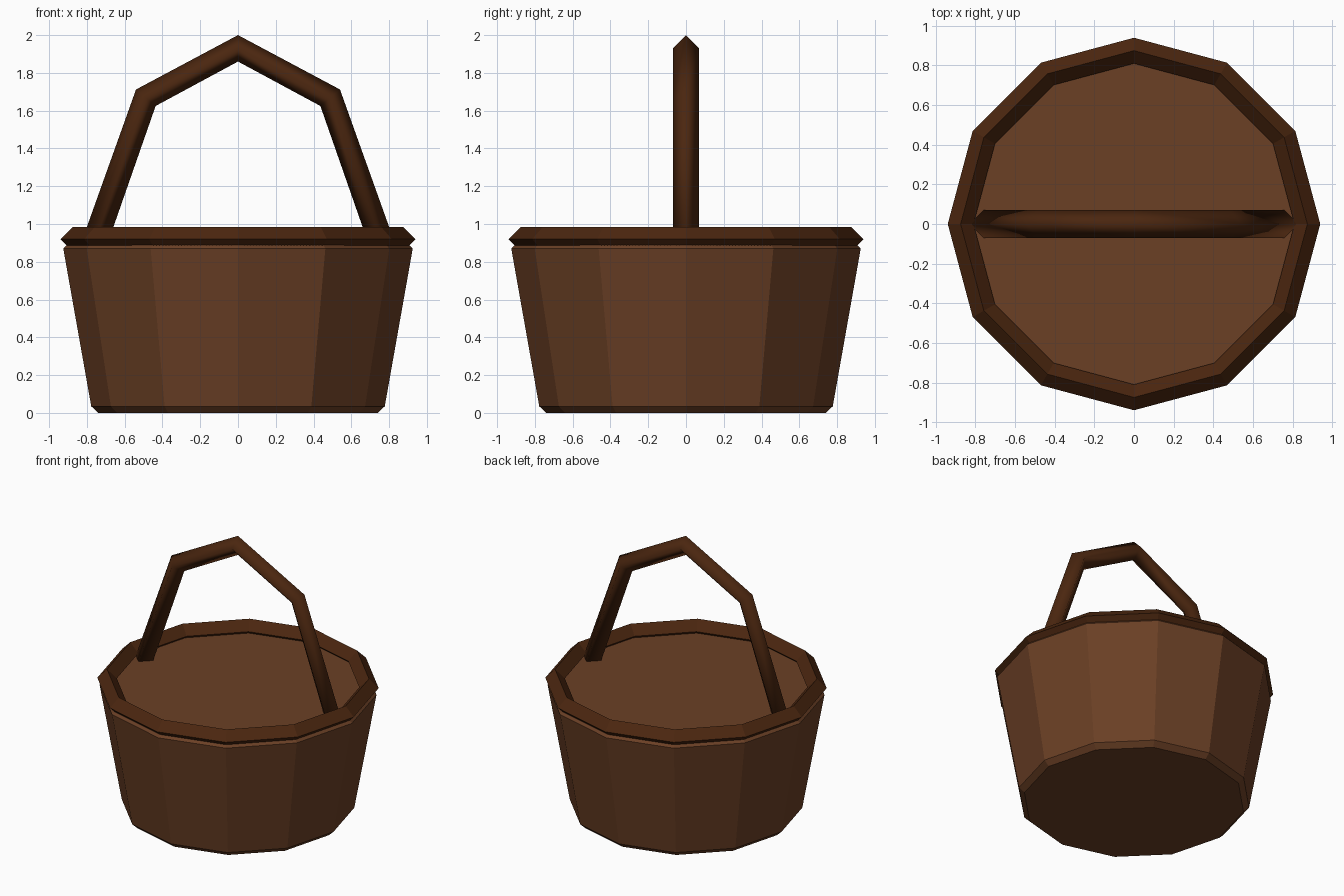
import bpy, bmesh
from math import cos, sin, pi
from mathutils import Vector

SIDES = 12

cube = bpy.data.objects.get("Cube")
if cube:
    bpy.data.objects.remove(cube, do_unlink=True)


def material(name, colour):
    mat = bpy.data.materials.new(name)
    mat.use_nodes = True
    mat.diffuse_color = (*colour, 1)
    bsdf = mat.node_tree.nodes["Principled BSDF"]
    bsdf.inputs["Base Color"].default_value = (*colour, 1)
    bsdf.inputs["Roughness"].default_value = 0.9
    return mat


def loft(name, rings, mat, closed=False, smooth=False):
    """Skin a list of equal rings; cap the ends unless the rings form a loop."""
    bm = bmesh.new()
    loops = [[bm.verts.new(p) for p in ring] for ring in rings]
    pairs = list(zip(loops, loops[1:]))
    if closed:
        pairs.append((loops[-1], loops[0]))
    else:
        bm.faces.new(loops[0])
        bm.faces.new(loops[-1])
    for a, b in pairs:
        for i in range(len(a)):
            j = (i + 1) % len(a)
            bm.faces.new((a[i], a[j], b[j], b[i]))
    bmesh.ops.recalc_face_normals(bm, faces=bm.faces)
    for face in bm.faces:
        face.smooth = smooth
    mesh = bpy.data.meshes.new(name)
    bm.to_mesh(mesh)
    bm.free()
    mesh.materials.append(mat)
    obj = bpy.data.objects.new(name, mesh)
    bpy.context.collection.objects.link(obj)
    return obj


def circle(radius, z):
    return [(radius * cos(2 * pi * i / SIDES), radius * sin(2 * pi * i / SIDES), z)
            for i in range(SIDES)]


wicker = material("wicker brown", (0.147, 0.051, 0.0185))
dark_wood = material("dark wood", (0.070, 0.0194, 0.0048))

# Tapered body with bevelled bottom and top edges
body_profile = [(0.74, 0), (0.777, 0.035), (0.925, 0.87), (0.895, 0.9)]
loft("basket_body", [circle(r, z) for r, z in body_profile], wicker)

# Diamond-section rim
rim_profile = [(0.94, 0.92), (0.875, 0.985), (0.81, 0.92), (0.875, 0.855)]
loft("basket_rim", [circle(r, z) for r, z in rim_profile], dark_wood, closed=True)

# Angular arched handle: outer and inner edge points from one foot to the top
half = [((0.866, 0.80), (0.724, 0.80)),
        ((0.54, 1.712), (0.436, 1.625)),
        ((0, 2.0), (0, 1.86))]
arch = half + [((-o[0], o[1]), (-i[0], i[1])) for o, i in reversed(half[:-1])]
handle_rings = []
for outer, inner in arch:
    o, i = Vector((outer[0], 0, outer[1])), Vector((inner[0], 0, inner[1]))
    side = Vector((0, 0.07, 0))
    handle_rings.append([o, (o + i) / 2 + side, i, (o + i) / 2 - side])
loft("basket_handle", handle_rings, dark_wood, smooth=True)
